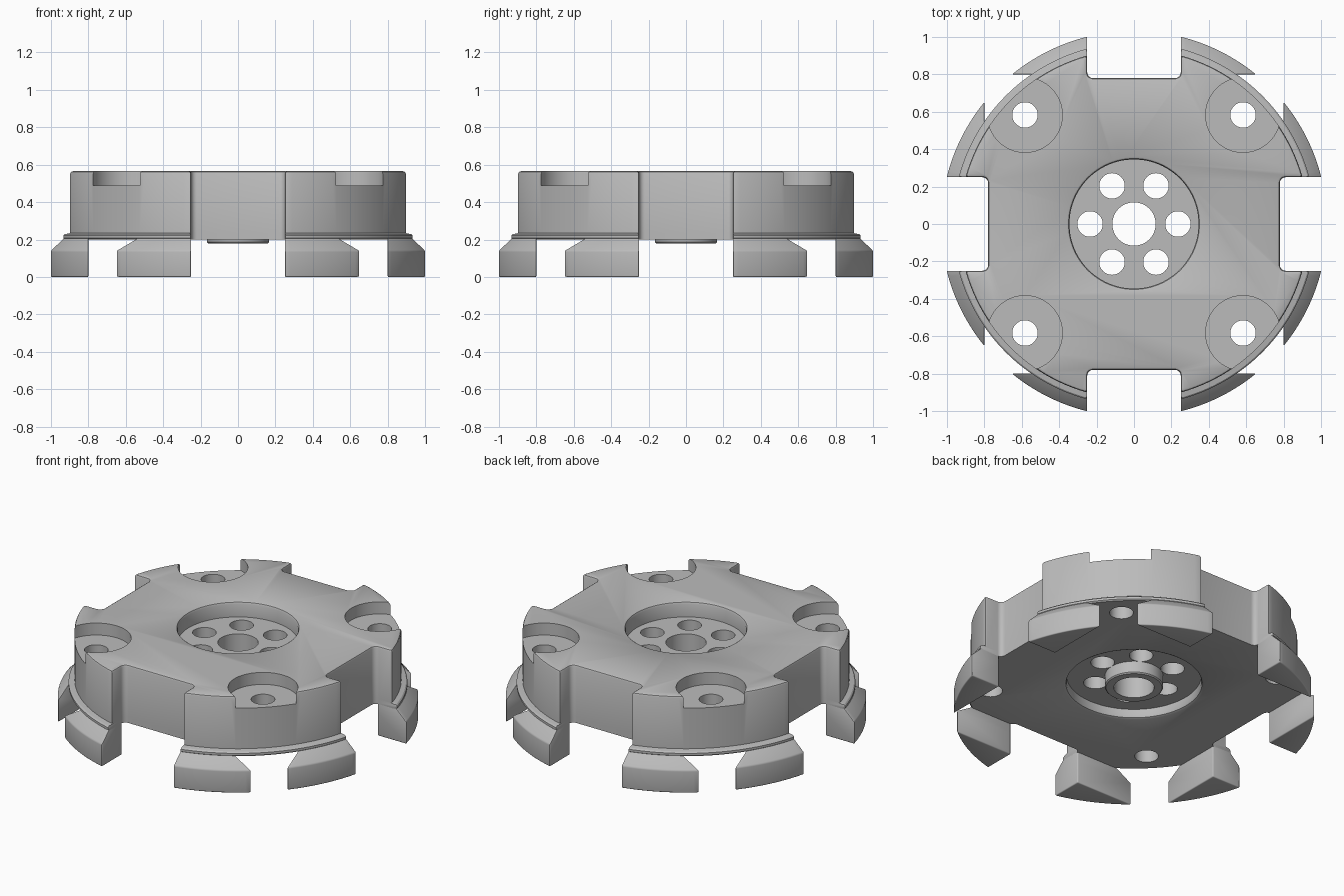
import bpy, bmesh
from math import sin, cos, asin, acos, pi, sqrt, radians

cube = bpy.data.objects.get("Cube")
if cube:
    bpy.data.objects.remove(cube, do_unlink=True)

grey = bpy.data.materials.new("machined grey")
grey.use_nodes = True
colour = (0.5, 0.5, 0.5, 1)
grey.diffuse_color = colour
grey.node_tree.nodes["Principled BSDF"].inputs["Base Color"].default_value = colour

NOTCH_HALF, NOTCH_FLOOR = 0.25, 0.78


def loft(bm, rings):
    """Skin closed rings of equal length and cap both ends."""
    rows = [[bm.verts.new(p) for p in ring] for ring in rings]
    n = len(rows[0])
    for a, b in zip(rows, rows[1:]):
        for i in range(n):
            j = (i + 1) % n
            bm.faces.new((a[i], a[j], b[j], b[i]))
    bm.faces.new(rows[0][::-1])
    bm.faces.new(rows[-1])


def finish(name, bm):
    bmesh.ops.recalc_face_normals(bm, faces=bm.faces)
    mesh = bpy.data.meshes.new(name)
    bm.to_mesh(mesh)
    bm.free()
    mesh.materials.append(grey)
    obj = bpy.data.objects.new(name, mesh)
    bpy.context.collection.objects.link(obj)
    return obj


def activate(obj):
    bpy.ops.object.select_all(action='DESELECT')
    obj.select_set(True)
    bpy.context.view_layer.objects.active = obj


def smooth(obj):
    activate(obj)
    bpy.ops.object.shade_smooth_by_angle(angle=radians(32))


def circle(x, y, r, z, n=48):
    return [(x + r * cos(2 * pi * i / n), y + r * sin(2 * pi * i / n), z)
            for i in range(n)]


def turned(name, profile, x=0, y=0, n=48):
    """Solid of revolution from (radius, height) pairs."""
    bm = bmesh.new()
    loft(bm, [circle(x, y, r, z, n) for r, z in profile])
    return finish(name, bm)


def cut(obj, cutter):
    cutter.hide_render = True
    activate(obj)
    mod = obj.modifiers.new("cut", 'BOOLEAN')
    mod.operation = 'DIFFERENCE'
    mod.solver = 'EXACT'
    mod.object = cutter
    bpy.ops.object.modifier_apply(modifier=mod.name)
    bpy.data.objects.remove(cutter, do_unlink=True)


def notched_disc(radius, z, inset=0.0):
    """Round outline with four notches; corners rounded."""
    h, d, r = NOTCH_HALF + inset, NOTCH_FLOOR - inset, radius - inset
    c, e = 0.03 + inset, 0.012
    half = []
    for i in range(6):
        a = pi - i * pi / 10
        half.append((d + c + c * cos(a), h - c + c * sin(a)))
    edge = sqrt(r * r - h * h)
    half += [(edge - e, h), (edge - e * 0.25, h + e * 0.3)]
    start = asin((h + e) / r)
    steps = 32
    arc = [(r * cos(t), r * sin(t)) for t in
           (start + (pi / 2 - 2 * start) * i / steps for i in range(steps + 1))]
    quarter = half + arc + [(y, x) for x, y in reversed(half)]
    ring = []
    for k in range(4):
        for x, y in quarter:
            for _ in range(k):
                x, y = -y, x
            ring.append((x, y, z))
    return ring


# Body: notched disc with a bead around the foot and a softened top edge
bm = bmesh.new()
loft(bm, [notched_disc(r, z, g) for r, z, g in (
    (0.962, 0.2, 0), (0.97, 0.207, 0), (0.97, 0.221, 0), (0.962, 0.229, 0),
    (0.935, 0.234, 0), (0.935, 0.552, 0), (0.935, 0.561, 0.004),
    (0.935, 0.566, 0.013))])
body = finish("body", bm)

# Hub recesses above and below
cut(body, turned("top_recess", [(0.345, 0.47), (0.345, 0.55), (0.35, 0.561),
                                (0.362, 0.568), (0.362, 0.7)], n=96))
cut(body, turned("bottom_recess", [(0.405, 0.1), (0.405, 0.199), (0.39, 0.206),
                                   (0.385, 0.22), (0.385, 0.258)], n=96))

# Four bolt seats with their holes
for sx in (-1, 1):
    for sy in (-1, 1):
        x, y = 0.583 * sx, 0.583 * sy
        cut(body, turned("bolt_seat", [(0.2, 0.49), (0.2, 0.7)], x, y, 64))
        cut(body, turned("bolt_hole", [(0.068, 0.1), (0.068, 0.7)], x, y))

# Centre bore and ring of six hub holes
cut(body, turned("bore", [(0.116, 0.1), (0.116, 0.7)]))
for k in range(6):
    a = k * pi / 3
    cut(body, turned("hub_hole", [(0.068, 0.1), (0.068, 0.7)],
                     0.235 * cos(a), 0.235 * sin(a)))
smooth(body)

# Spigot around the bore on the underside
spigot = turned("spigot", [(0.16, 0.18), (0.167, 0.187), (0.167, 0.262)])
cut(spigot, turned("spigot_bore", [(0.116, 0.1), (0.116, 0.4)]))
smooth(spigot)


# Eight claws: arc segments with a conical shoulder
def claw_ring(r, z, inner=0.8):
    a, b = asin(inner / r), acos(NOTCH_HALF / r)
    pts = [(NOTCH_HALF, inner, z)]
    n = 14
    for i in range(n + 1):
        t = a + (b - a) * i / n
        pts.append((r * cos(t), r * sin(t), z))
    return pts


bm = bmesh.new()
for k in range(4):
    for side in (-1, 1):
        rings = []
        for r, z in ((1.032, 0), (1.032, 0.14), (0.962, 0.21)):
            ring = [(side * x, y, z) for x, y, z in claw_ring(r, z)]
            for _ in range(k):
                ring = [(-y, x, z) for x, y, z in ring]
            rings.append(ring)
        loft(bm, rings)
claws = finish("claws", bm)
activate(claws)
bev = claws.modifiers.new("rounding", 'BEVEL')
bev.width = 0.012
bev.segments = 3
bev.limit_method = 'ANGLE'
bev.angle_limit = radians(30)
bpy.ops.object.modifier_apply(modifier=bev.name)
smooth(claws)
